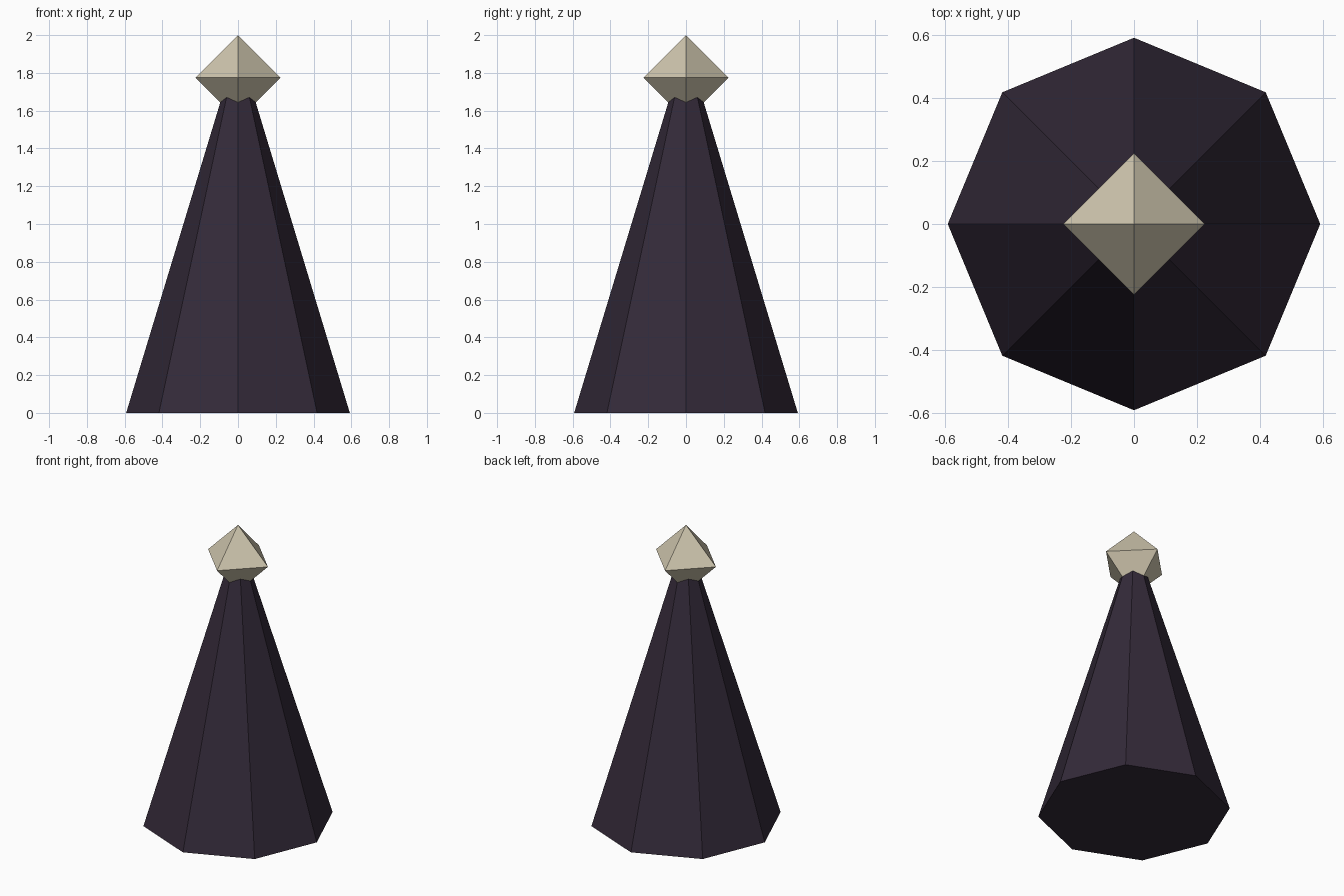
import bpy

if "Cube" in bpy.data.objects:
    bpy.data.objects.remove(bpy.data.objects["Cube"])

BASE_RADIUS = 0.592
GEM_RADIUS = 0.225
GEM_Z = 2.0 - GEM_RADIUS


def material(name, color):
    mat = bpy.data.materials.new(name)
    mat.diffuse_color = (*color, 1.0)
    mat.use_nodes = True
    mat.node_tree.nodes["Principled BSDF"].inputs["Base Color"].default_value = mat.diffuse_color
    return mat


def solid(name, sides, r_bottom, r_top, z_bottom, z_top, mat):
    """Flat-faced tapered prism with a corner on the +x and +y axes."""
    bpy.ops.mesh.primitive_cone_add(
        vertices=sides, radius1=r_bottom, radius2=r_top,
        depth=z_top - z_bottom, location=(0, 0, (z_bottom + z_top) / 2))
    obj = bpy.context.object
    obj.name = name
    obj.data.materials.append(mat)
    return obj


dark = material("dark_purple", (0.034, 0.023, 0.041))
ivory = material("ivory", (0.62, 0.56, 0.42))

# Eight-sided tapering body, its narrow end hidden inside the finial
solid("body", 8, BASE_RADIUS, 0.054, 0.0, GEM_Z, dark)

# Octahedral finial: a four-sided ring pulled to a point above and below
bpy.ops.mesh.primitive_circle_add(vertices=4, radius=GEM_RADIUS, location=(0, 0, GEM_Z))
finial = bpy.context.object
finial.name = "finial"
ring = [v.co.copy() for v in finial.data.vertices]
points = ring + [(0, 0, GEM_RADIUS), (0, 0, -GEM_RADIUS)]
faces = []
for i in range(4):
    j = (i + 1) % 4
    faces += [(i, j, 4), (j, i, 5)]
# Order the ring counter-clockwise so the faces point outward
if ring[0].cross(ring[1]).z < 0:
    faces = [f[::-1] for f in faces]
finial.data.clear_geometry()
finial.data.from_pydata(points, [], faces)
finial.data.update()
finial.data.materials.append(ivory)
